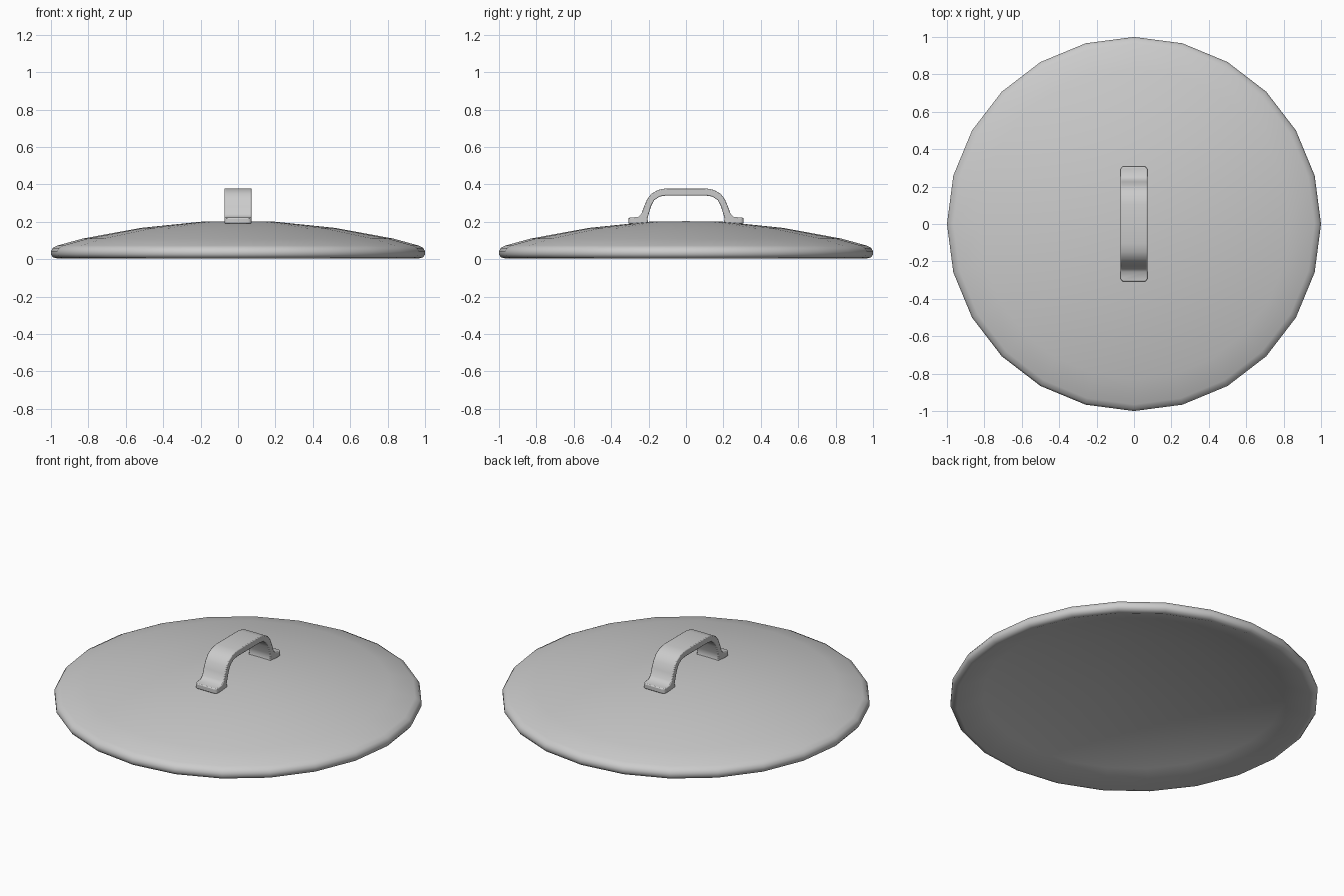
import bpy, bmesh, math

if "Cube" in bpy.data.objects:
    bpy.data.objects.remove(bpy.data.objects["Cube"])


def finish(bm, name, angle):
    bmesh.ops.recalc_face_normals(bm, faces=bm.faces)
    me = bpy.data.meshes.new(name)
    bm.to_mesh(me)
    bm.free()
    ob = bpy.data.objects.new(name, me)
    bpy.context.collection.objects.link(ob)
    bpy.ops.object.select_all(action='DESELECT')
    ob.select_set(True)
    bpy.context.view_layer.objects.active = ob
    bpy.ops.object.shade_smooth_by_angle(angle=math.radians(angle))
    return ob


# Lid: shallow domed shell with a rounded rim, 24 sides (radius, height)
profile = [(0, 0.203), (0.2, 0.2), (0.52, 0.167), (0.83, 0.11), (0.965, 0.073),
           (0.99, 0.06), (1.0, 0.043), (1.0, 0.025), (0.99, 0.01), (0.965, 0.003),
           (0.82, 0.055), (0.51, 0.115), (0.2, 0.15), (0, 0.153)]
bm = bmesh.new()
vs = [bm.verts.new((r, 0, z)) for r, z in profile]
edges = [bm.edges.new(p) for p in zip(vs, vs[1:])]
bmesh.ops.spin(bm, geom=vs + edges, cent=(0, 0, 0), axis=(0, 0, 1),
               angle=math.tau, steps=24, use_duplicate=False)
bmesh.ops.remove_doubles(bm, verts=bm.verts, dist=1e-4)
finish(bm, "lid", 60)

# Handle: arched strap with two feet, half side profile (y, z) mirrored
outer = [(0.308, 0.19), (0.308, 0.221), (0.256, 0.226), (0.238, 0.242), (0.225, 0.28),
         (0.208, 0.32), (0.185, 0.35), (0.15, 0.37), (0.105, 0.379)]
inner = [(0.105, 0.34), (0.14, 0.335), (0.17, 0.315), (0.186, 0.285),
         (0.2, 0.24), (0.207, 0.215), (0.2, 0.19)]
pairs = outer + [(-y, z) for y, z in reversed(outer)]
under = [(-y, z) for y, z in reversed(inner)] + inner
bm = bmesh.new()
face = bm.faces.new([bm.verts.new((-0.072, y, z)) for y, z in pairs + under])
ext = bmesh.ops.extrude_face_region(bm, geom=[face])
moved = [g for g in ext["geom"] if isinstance(g, bmesh.types.BMVert)]
bmesh.ops.translate(bm, verts=moved, vec=(0.144, 0, 0))
bmesh.ops.recalc_face_normals(bm, faces=bm.faces)

# Rounded foot corners, then softened strap edges
corners = [e for e in bm.edges
           if all(abs(abs(v.co.y) - 0.308) < 1e-3 for v in e.verts)
           and abs(e.verts[0].co.z - e.verts[1].co.z) > 0.01]
bmesh.ops.bevel(bm, geom=corners, offset=0.018, segments=3, profile=0.5, affect='EDGES')
handle = finish(bm, "handle", 40)
bev = handle.modifiers.new("soft_edges", 'BEVEL')
bev.width = 0.005
bev.segments = 2
bev.limit_method = 'ANGLE'
bev.angle_limit = math.radians(50)
